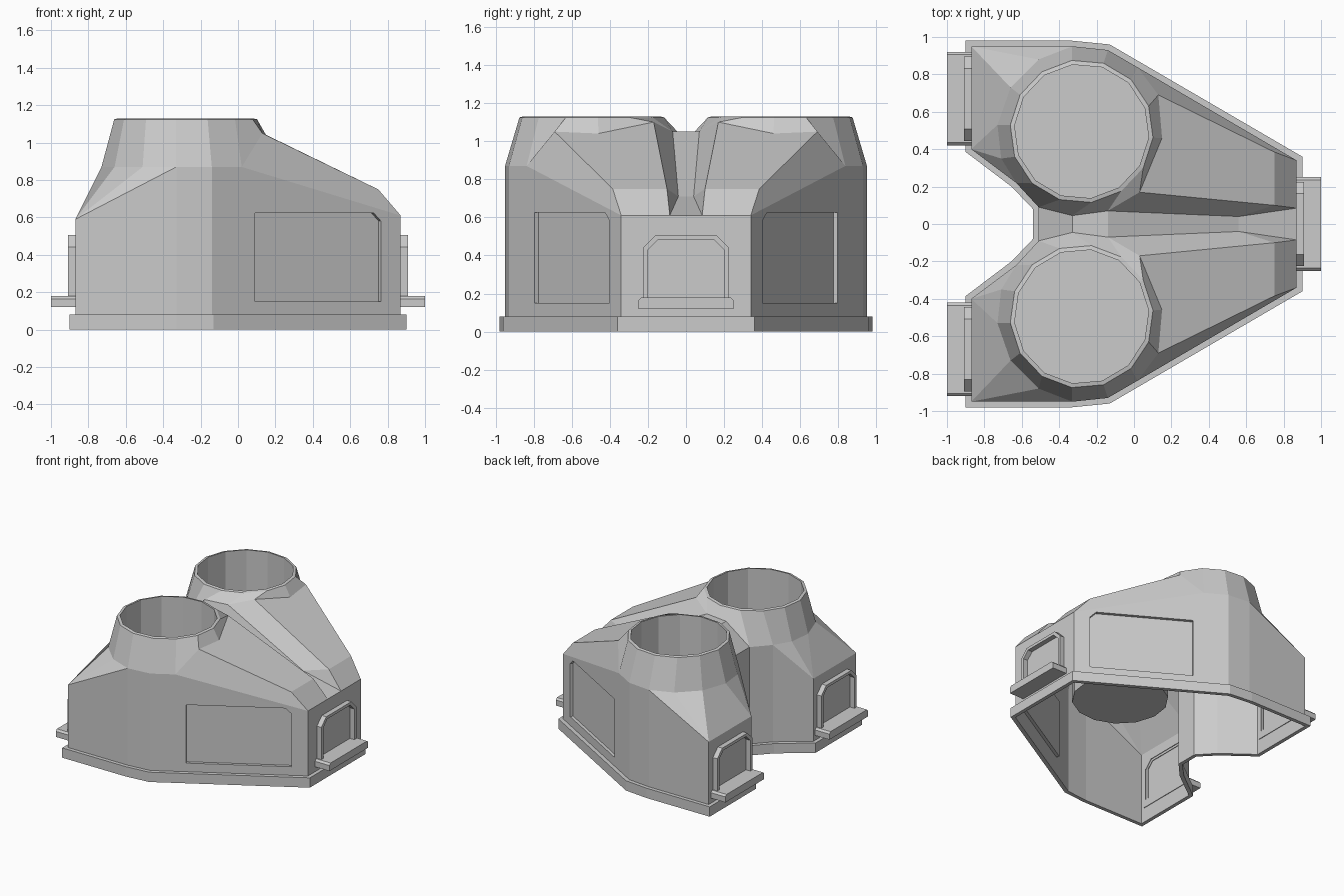
import bpy, bmesh, math
from mathutils import Vector

if "Cube" in bpy.data.objects:
    bpy.data.objects.remove(bpy.data.objects["Cube"])

CX, CY, N = -0.28, 0.495, 14


def finish(bm, name, mirror=False):
    bmesh.ops.recalc_face_normals(bm, faces=bm.faces)
    me = bpy.data.meshes.new(name)
    bm.to_mesh(me)
    bm.free()
    ob = bpy.data.objects.new(name, me)
    bpy.context.collection.objects.link(ob)
    if mirror:
        m = ob.modifiers.new("mirror", 'MIRROR')
        m.use_axis = (False, True, False)
        m.merge_threshold = 0.0005
    return ob


def loft(bm, rings, closed):
    n = len(rings[0])
    for a, b in zip(rings, rings[1:]):
        for i in range(n if closed else n - 1):
            j = (i + 1) % n
            bm.faces.new((a[i], a[j], b[j], b[i]))


# Main shell, half of it, mirrored across y
bm = bmesh.new()
V = lambda *p: bm.verts.new(p)
F = lambda *vs: bm.faces.new(vs)


def circle(r, z):
    return [V(CX + r * math.cos(math.radians(-5) + k * math.tau / N),
              CY + r * math.sin(math.radians(-5) + k * math.tau / N), z) for k in range(N)]


# Tower: capped well, rim, and sloping sides down to the shoulder
shoulder = [(.15, .46, 1.04), (.13, .69, 1.05), (.02, .837, .87), (-.14, .93, .87),
            (-.33, .95, .87), (-.51, .88, .87), (-.66, .73, .87), (-.73, .53, .87),
            (-.71, .35, .87), (-.63, .22, .87), (-.51, .09, .87), (-.33, .045, 1.05),
            (-.14, .07, 1.05), (.03, .17, 1.10)]
S = [V(*p) for p in shoulder]
well = circle(.36, .65)
F(*well)
loft(bm, [well, circle(.36, 1.13), circle(.383, 1.125), S], True)

# Long sloping roof and central channel
B, C = V(.75, .385, .75), V(.75, .10, .75)
E, G, K = V(.87, .34, .61), V(.87, .085, .61), V(.56, .04, .71)
F(S[1], S[0], S[13], C, B)
F(S[2], S[1], B, E)
F(B, C, G, E)
F(S[13], S[12], K, C)
F(C, K, G)
spine = [S[10], S[11], S[12], K, G]
mid = [V(v.co.x, 0, v.co.z) for v in spine]
loft(bm, [spine, mid], False)

# Corner slopes beside the towers
H, I = V(-.87, .95, .59), V(-.87, .40, .59)
F(H, S[4], S[5])
F(H, S[5], S[6])
F(H, S[6], S[7], I)
F(I, S[7], S[8])
F(I, S[8], S[9])

# Walls
low = lambda v: V(v.co.x, v.co.y, .08)
path = [S[3], S[4], H, I, S[9], S[10], mid[0]]
lows = [low(v) for v in path]
loft(bm, [path, lows], False)
Eb, Mb = low(E), low(mid[4])
F(E, G, mid[4], Mb, Eb)

# Side wall with a recessed panel
n = Vector((.59, 1.01, 0)).normalized()
pts = [(.09, .15), (.765, .15), (.765, .58), (.725, .625), (.09, .625)]
on_wall = [Vector((x, .93 - (x + .14) * .59 / 1.01, z)) for x, z in pts]
edge = [V(*p) for p in on_wall]
back = [V(*(p - n * .025)) for p in on_wall]
loft(bm, [edge, back], True)
F(*back)
es = []
for loop in ([S[3], S[2], E, Eb, lows[0]], edge):
    for a, b in zip(loop, loop[1:] + loop[:1]):
        es.append(bm.edges.get((a, b)) or bm.edges.new((a, b)))
bmesh.ops.triangle_fill(bm, edges=es, use_beauty=True, normal=n)
finish(bm, "body_shell", True)

# Base plinth around the foot of the walls
bm = bmesh.new()
inner = [(.87, 0), (.87, .34), (-.14, .93), (-.33, .95), (-.87, .95), (-.87, .40),
         (-.63, .22), (-.51, .09), (-.51, 0)]
outer = [(.90, 0), (.90, .36), (-.13, .96), (-.33, .98), (-.90, .98), (-.90, .385),
         (-.655, .20), (-.54, .08), (-.54, 0)]
ring = lambda pts, z: [bm.verts.new((x, y, z)) for x, y in pts]
a, b, c, d = ring(inner, .08), ring(outer, .08), ring(outer, 0), ring(inner, 0)
loft(bm, [a, b, c, d, a], False)
finish(bm, "plinth", True)


# Doorway: chamfered arch frame plus projecting sill
def doorway(name, side, yc):
    def arch(w, top, ch, x):
        p = [(-w, .15), (-w, top - ch), (-w + ch, top), (w - ch, top), (w, top - ch), (w, .15)]
        return [bm.verts.new((side * x, yc + y, z)) for y, z in p]
    bm = bmesh.new()
    loft(bm, [arch(.225, .505, .063, .865), arch(.225, .505, .063, .91),
              arch(.200, .482, .052, .91), arch(.200, .482, .052, .865)], False)
    finish(bm, name + "_frame")
    bm = bmesh.new()
    prof = [(-.25, .12), (.25, .12), (.25, .165), (.235, .18), (-.235, .18), (-.25, .165)]
    r = [[bm.verts.new((side * x, yc + y, z)) for y, z in prof] for x in (.865, 1.0)]
    loft(bm, r, True)
    for f in r:
        bm.faces.new(f)
    finish(bm, name + "_sill")


doorway("end_door", 1, 0)
for label, y in (("rear_door_a", .67), ("rear_door_b", -.67)):
    doorway(label, -1, y)
